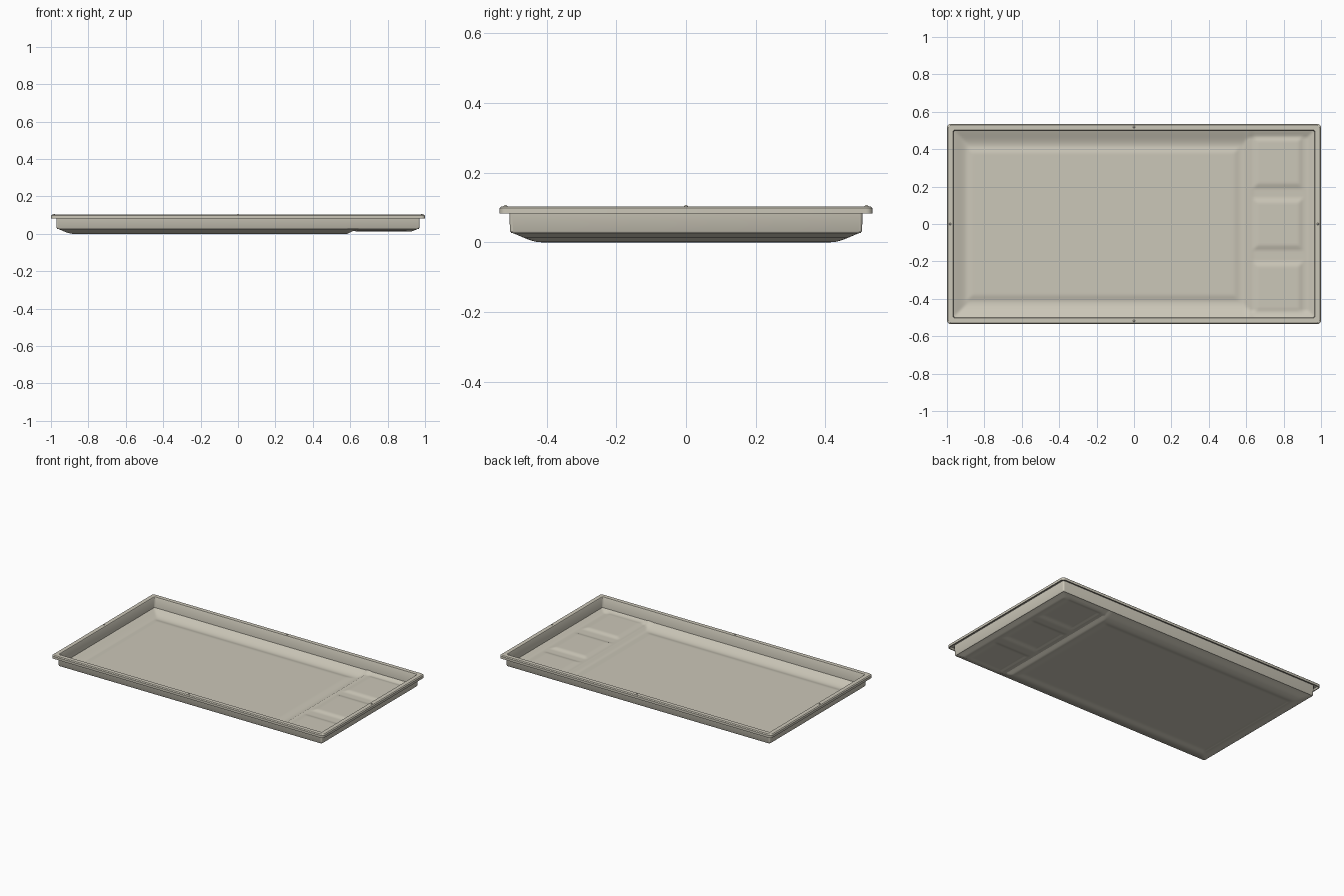
import bpy, bmesh, math

if "Cube" in bpy.data.objects:
    bpy.data.objects.remove(bpy.data.objects["Cube"])

HX, HY, T = 0.97, 0.505, 0.008      # wall half sizes, sheet thickness

beige = bpy.data.materials.new("warm_beige_plastic")
beige.diffuse_color = (0.60, 0.57, 0.48, 1)
beige.use_nodes = True
beige.node_tree.nodes["Principled BSDF"].inputs["Base Color"].default_value = beige.diffuse_color


def finish(bm, name, angle=30):
    mesh = bpy.data.meshes.new(name)
    bm.to_mesh(mesh)
    bm.free()
    mesh.materials.append(beige)
    ob = bpy.data.objects.new(name, mesh)
    bpy.context.collection.objects.link(ob)
    bpy.ops.object.select_all(action='DESELECT')
    ob.select_set(True)
    bpy.context.view_layer.objects.active = ob
    bpy.ops.object.shade_smooth_by_angle(angle=math.radians(angle))
    return ob


def smooth(a, b, v):
    t = min(1, max(0, (v - a) / (b - a)))
    return t * t * (3 - 2 * t)


def pad(x, y, cx, cy, hx, hy, ramp):
    """Soft-edged raised rectangle, 0 outside and 1 on top."""
    d = min(hx - abs(x - cx), hy - abs(y - cy))
    return smooth(0, ramp, d)


def height(x, y):
    """Underside height of the moulded floor."""
    d = min(HX - abs(x), HY - abs(y))
    border = 0.030 * (1 - smooth(-0.03, 0.09, d)) * 1.15
    shelf = 0.012 * smooth(0.58, 0.62, x)
    z = max(border, shelf)
    z += 0.007 * pad(x, y, -0.165, 0, 0.735, 0.415, 0.04)
    z += 0.004 * max(0, 1 - abs(x - 0.615) / 0.025)
    for cy in (0.33, 0, -0.34):
        z += 0.008 * pad(x, y, 0.77, cy, 0.14, 0.145, 0.035)
    return z


# Moulded floor: matching top and bottom sheets
NX, NY = 192, 100
FX, FY = HX - 0.003, HY - 0.003
bm = bmesh.new()
for lift in (0, T):
    rows = []
    for j in range(NY + 1):
        y = -FY + 2 * FY * j / NY
        row = []
        for i in range(NX + 1):
            x = -FX + 2 * FX * i / NX
            row.append(bm.verts.new((x, y, height(x, y) + lift)))
        rows.append(row)
    for j in range(NY):
        for i in range(NX):
            q = [rows[j][i], rows[j][i + 1], rows[j + 1][i + 1], rows[j + 1][i]]
            bm.faces.new(q if lift else q[::-1])
finish(bm, "tray_floor")


def ring(bm, off, z):
    """Rounded rectangle loop at an offset from the wall line."""
    r = max(0.006, 0.010 + 0.3 * off)
    a, b = HX + off - r, HY + off - r
    out = []
    for k, (sx, sy) in enumerate(((1, 1), (-1, 1), (-1, -1), (1, -1))):
        for s in range(5):
            t = math.pi / 2 * (k + s / 4)
            out.append(bm.verts.new((sx * a + r * math.cos(t),
                                     sy * b + r * math.sin(t), z)))
    return out


# Wall and turned-down rim: closed profile swept round the tray
profile = [(-0.008, 0.026), (-0.006, 0.098), (-0.003, 0.103), (0.024, 0.103),
           (0.030, 0.098), (0.030, 0.082), (0.024, 0.082), (0.024, 0.096),
           (0.002, 0.096), (0.000, 0.033), (-0.004, 0.026)]
bm = bmesh.new()
loops = [ring(bm, o, z) for o, z in profile]
for p, loop in enumerate(loops):
    nxt = loops[(p + 1) % len(loops)]
    n = len(loop)
    for i in range(n):
        k = (i + 1) % n
        bm.faces.new((loop[i], loop[k], nxt[k], nxt[i]))
bmesh.ops.recalc_face_normals(bm, faces=bm.faces)
finish(bm, "wall_and_rim")

# Tiny locating nubs at the middle of each rim side
bm = bmesh.new()
for x, y in ((0, HY + 0.013), (0, -HY - 0.013), (HX + 0.013, 0), (-HX - 0.013, 0)):
    g = bmesh.ops.create_uvsphere(bm, u_segments=12, v_segments=8, radius=0.006)
    for v in g["verts"]:
        v.co.x += x
        v.co.y += y
        v.co.z += 0.101
finish(bm, "rim_nubs", 60)
